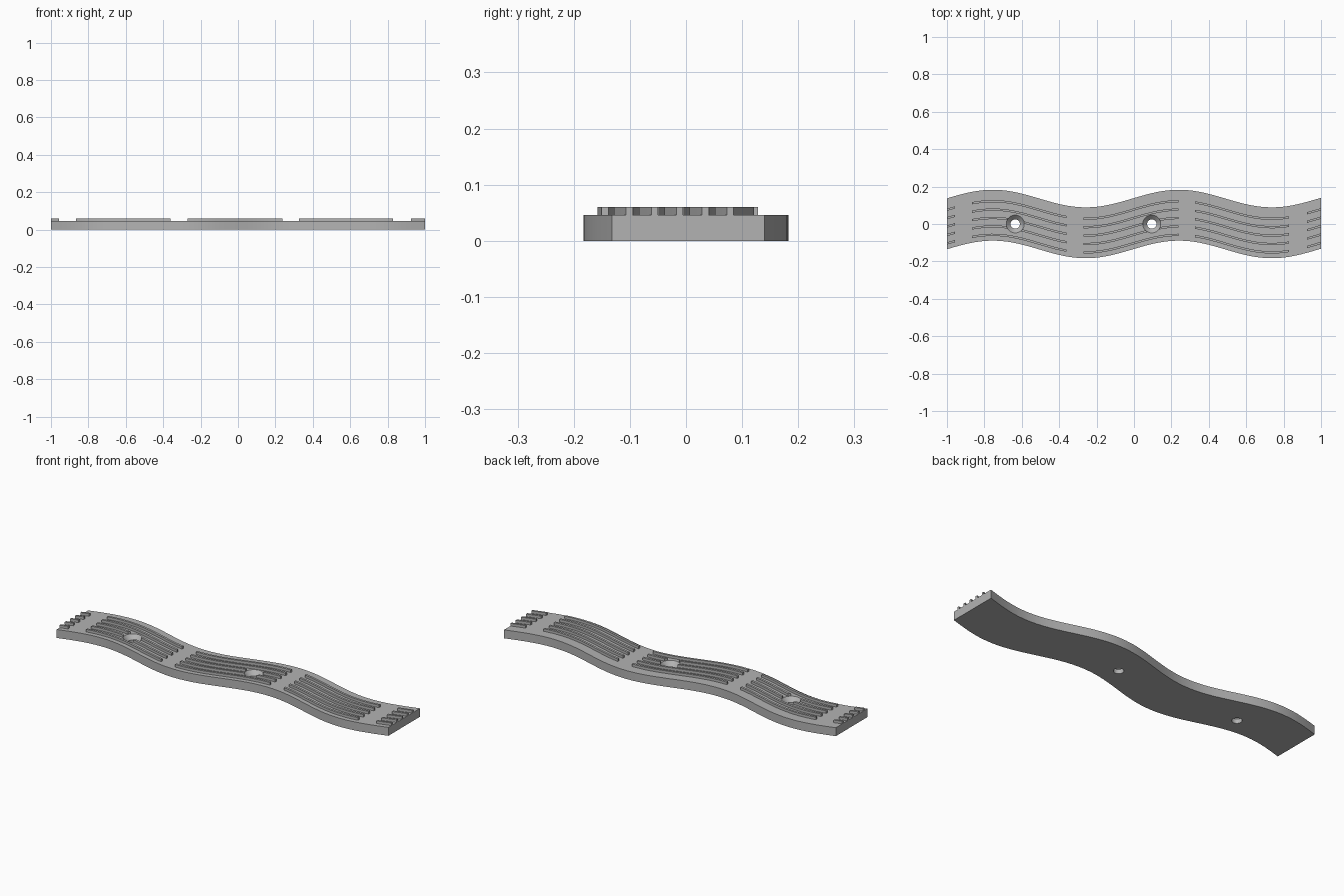
import bpy, bmesh, math

if "Cube" in bpy.data.objects:
    bpy.data.objects.remove(bpy.data.objects["Cube"], do_unlink=True)

BASE_TOP, RIB_TOP = 0.046, 0.06
HALF_WIDTH, RIB_HALF = 0.136, 0.006
HOLES = [-0.635, 0.095]
HOLE_R, SINK_R = 0.025, 0.048

grey = bpy.data.materials.new("plain grey")
grey.use_nodes = True
colour = (0.45, 0.45, 0.45, 1)
grey.diffuse_color = colour
grey.node_tree.nodes["Principled BSDF"].inputs["Base Color"].default_value = colour


def wave(x):
    return 0.047 * math.cos(math.tau * (x + 0.755) / 0.995)


def wavy_strip(bm, x0, x1, y0, y1, z0, z1):
    """Closed solid strip that follows the wave between x0 and x1."""
    steps = max(3, round((x1 - x0) * 40))
    rings = []
    for i in range(steps + 1):
        x = x0 + (x1 - x0) * i / steps
        section = [(y0, z0), (y1, z0), (y1, z1), (y0, z1)]
        rings.append([bm.verts.new((x, wave(x) + y, z)) for y, z in section])
    for a, b in zip(rings, rings[1:]):
        for k in range(4):
            n = (k + 1) % 4
            bm.faces.new((a[k], a[n], b[n], b[k]))
    bm.faces.new(rings[0])
    bm.faces.new(rings[-1][::-1])


def make_object(name, bm):
    bmesh.ops.recalc_face_normals(bm, faces=bm.faces)
    mesh = bpy.data.meshes.new(name)
    bm.to_mesh(mesh)
    bm.free()
    mesh.materials.append(grey)
    obj = bpy.data.objects.new(name, mesh)
    bpy.context.collection.objects.link(obj)
    return obj


def lathe_cutter(profile):
    """Turned solid at each hole, from (radius, height) pairs."""
    bm = bmesh.new()
    sides = 40
    for hx in HOLES:
        rings = [[bm.verts.new((hx + r * math.cos(math.tau * i / sides),
                                r * math.sin(math.tau * i / sides), z))
                  for i in range(sides)] for r, z in profile]
        for a, b in zip(rings, rings[1:]):
            for i in range(sides):
                n = (i + 1) % sides
                bm.faces.new((a[i], a[n], b[n], b[i]))
        bm.faces.new(rings[0][::-1])
        bm.faces.new(rings[-1])
    cutter = make_object("hole_cutter", bm)
    cutter.hide_render = True
    return cutter


def finish(obj, cutter=None):
    bpy.ops.object.select_all(action="DESELECT")
    obj.select_set(True)
    bpy.context.view_layer.objects.active = obj
    if cutter:
        mod = obj.modifiers.new("holes", "BOOLEAN")
        mod.operation, mod.solver, mod.object = "DIFFERENCE", "EXACT", cutter
        bpy.ops.object.modifier_apply(modifier=mod.name)
        bpy.data.objects.remove(cutter, do_unlink=True)
    bpy.ops.object.shade_smooth_by_angle(angle=math.radians(30))


# Wavy base plate with two countersunk screw holes
bm = bmesh.new()
wavy_strip(bm, -1, 1, -HALF_WIDTH, HALF_WIDTH, 0, BASE_TOP)
sink = [(HOLE_R, -0.02), (HOLE_R, 0.023), (SINK_R, BASE_TOP), (SINK_R, 0.1)]
finish(make_object("base_plate", bm), lathe_cutter(sink))

# Rows of raised grip ribs, cleared around the holes
bm = bmesh.new()
for x0, x1 in [(-1, -0.957), (-0.865, -0.36), (-0.27, 0.237), (0.327, 0.83), (0.925, 1)]:
    for row in range(5):
        y = 0.075 - 0.045 * row
        wavy_strip(bm, x0, x1, y - RIB_HALF, y + RIB_HALF, BASE_TOP - 0.002, RIB_TOP)
finish(make_object("grip_ribs", bm), lathe_cutter([(SINK_R, 0), (SINK_R, 0.1)]))
